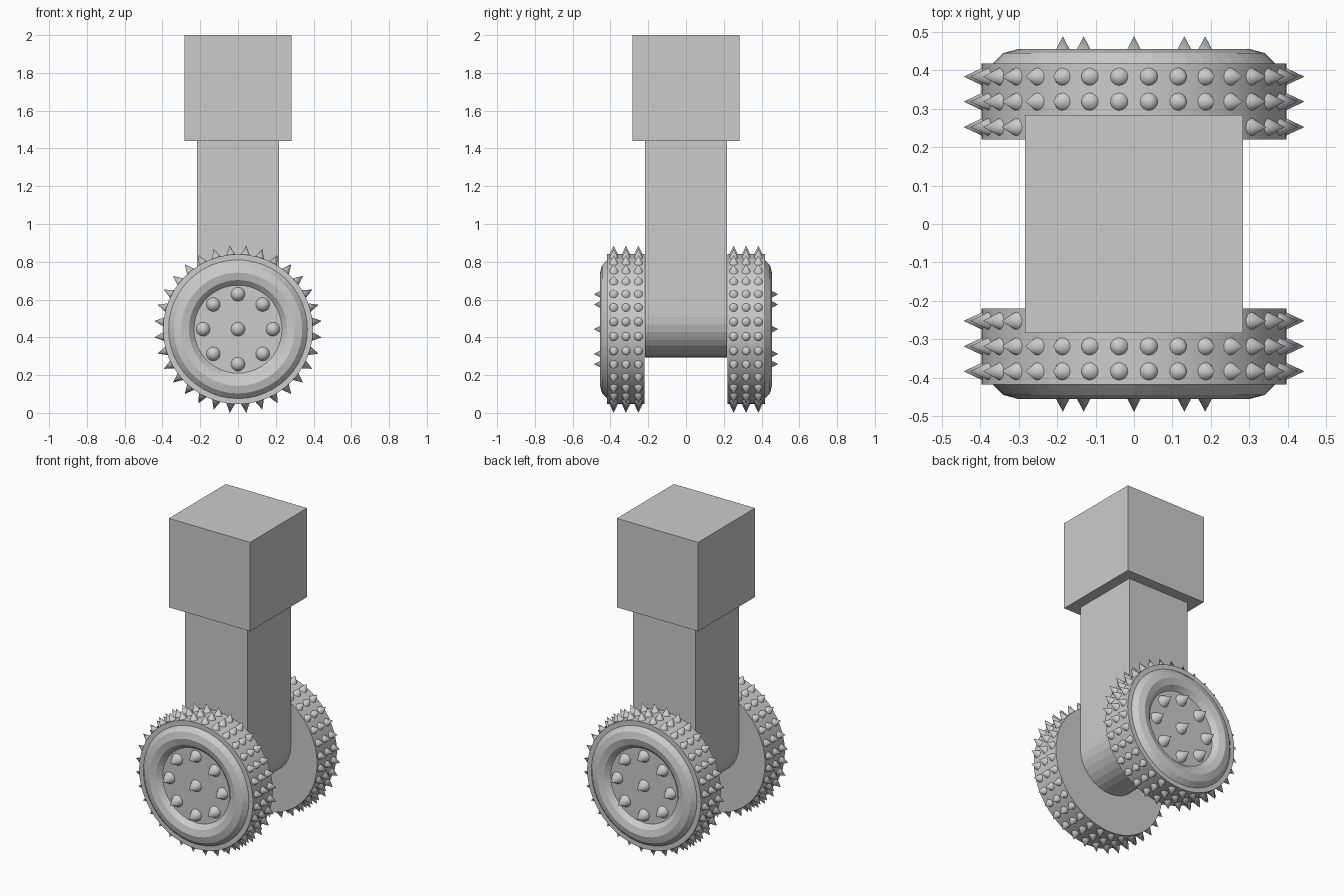
import bpy, bmesh
from math import pi, sin, cos, radians
from mathutils import Matrix, Vector

if "Cube" in bpy.data.objects:
    bpy.data.objects.remove(bpy.data.objects["Cube"])

AXLE_Z = 0.443


def finish(bm, name, smooth=None):
    bmesh.ops.recalc_face_normals(bm, faces=bm.faces)
    me = bpy.data.meshes.new(name)
    bm.to_mesh(me)
    bm.free()
    ob = bpy.data.objects.new(name, me)
    bpy.context.collection.objects.link(ob)
    if smooth:
        bpy.ops.object.select_all(action='DESELECT')
        ob.select_set(True)
        bpy.context.view_layer.objects.active = ob
        bpy.ops.object.shade_smooth_by_angle(angle=radians(smooth))
    return ob


def cone(bm, base, direction, radius, height):
    d = Vector(direction).normalized()
    rot = d.to_track_quat('Z', 'Y').to_matrix().to_4x4()
    mat = Matrix.Translation(Vector(base) + d * height / 2) @ rot
    bmesh.ops.create_cone(bm, cap_ends=True, segments=16, radius1=radius,
                          radius2=0, depth=height, matrix=mat)


# square head block
bm = bmesh.new()
bmesh.ops.create_cube(bm, size=1, matrix=Matrix.Translation((0, 0, 1.72))
                      @ Matrix.Diagonal((0.566, 0.566, 0.56, 1)))
finish(bm, "head_block")

# leg with half-round lower end
bm = bmesh.new()
W = 0.217
outline = [(W, 1.44)] + [(W * cos(a), 0.51 - W * sin(a))
                         for a in (pi * i / 16 for i in range(17))] + [(-W, 1.44)]
face = bm.faces.new([bm.verts.new((x, -W, z)) for x, z in outline])
ext = bmesh.ops.extrude_face_region(bm, geom=[face])
bmesh.ops.translate(bm, vec=(0, 2 * W, 0),
                    verts=[v for v in ext['geom'] if isinstance(v, bmesh.types.BMVert)])
finish(bm, "leg")

for side, label in ((-1, "front"), (1, "back")):
    # wheel drum
    bm = bmesh.new()
    bmesh.ops.create_cone(bm, cap_ends=True, segments=48, radius1=0.397, radius2=0.397,
                          depth=0.197, matrix=Matrix.Translation((0, side * 0.3185, AXLE_Z))
                          @ Matrix.Rotation(pi / 2, 4, 'X'))
    finish(bm, label + "_wheel_drum", 30)

    # rounded rim ring
    bpy.ops.mesh.primitive_torus_add(major_segments=48, minor_segments=12,
                                     major_radius=0.30, minor_radius=0.08,
                                     location=(0, side * 0.375, AXLE_Z),
                                     rotation=(pi / 2, 0, 0))
    bpy.context.object.name = label + "_rim_ring"

    # three rows of tread spikes
    bm = bmesh.new()
    for y in (0.252, 0.318, 0.383):
        for i in range(32):
            a = 2 * pi * (i + 0.5) / 32
            d = (cos(a), 0, sin(a))
            cone(bm, (d[0] * 0.385, side * y, AXLE_Z + d[2] * 0.385), d, 0.028, 0.06)
    finish(bm, label + "_tread_spikes", 60)

    # hub spikes
    bm = bmesh.new()
    spots = [(0, 0)] + [(0.185 * cos(i * pi / 4), 0.185 * sin(i * pi / 4)) for i in range(8)]
    for x, z in spots:
        cone(bm, (x, side * 0.415, AXLE_Z + z), (0, side, 0), 0.038, 0.073)
    finish(bm, label + "_hub_spikes", 60)
